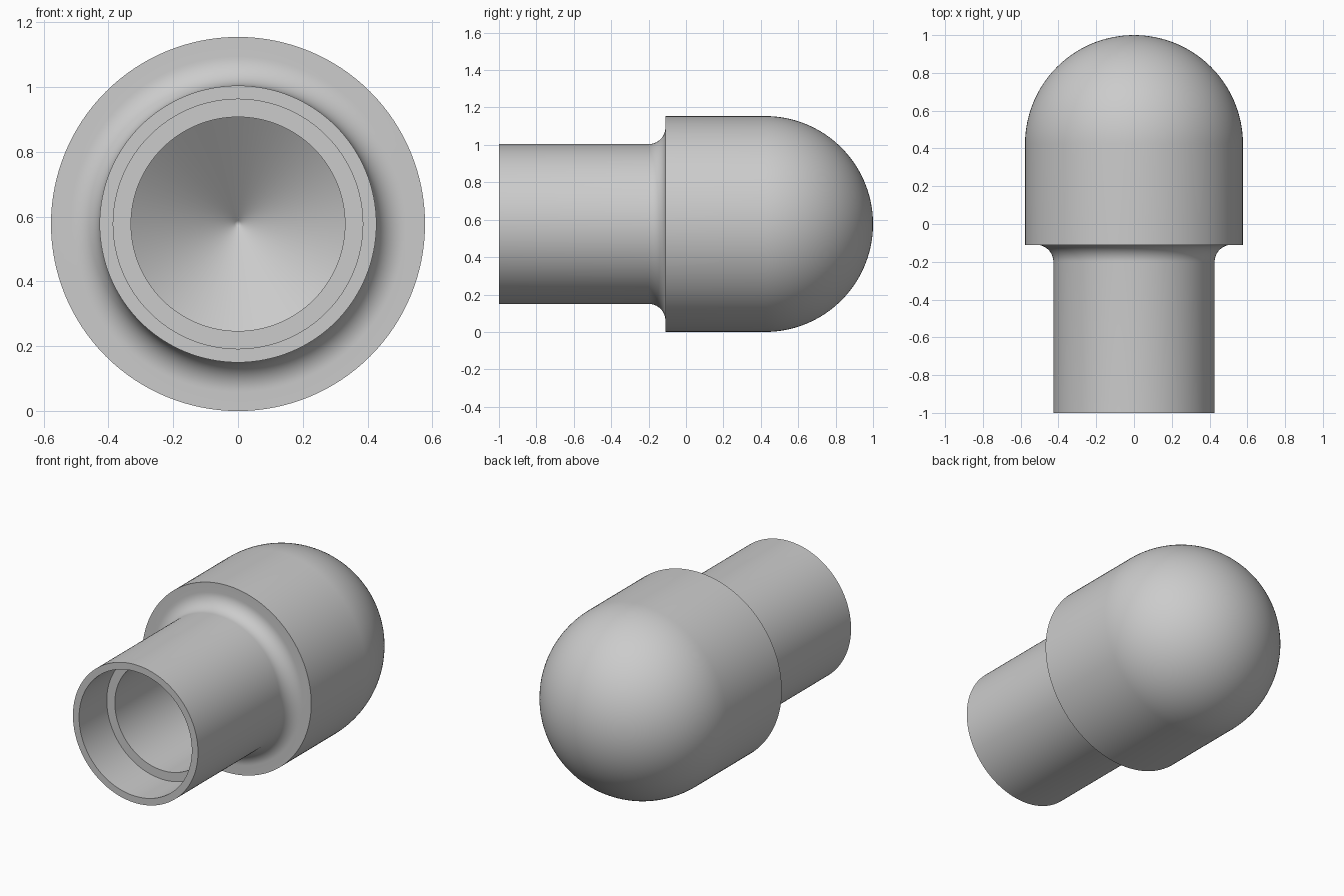
import bpy, bmesh
from math import sin, cos, pi, radians
from mathutils import Vector

cube = bpy.data.objects.get("Cube")
if cube:
    bpy.data.objects.remove(cube, do_unlink=True)

BODY_R, NECK_R, FILLET_R = 0.577, 0.427, 0.09
SOCKET_R, BORE_R = 0.385, 0.33
FRONT, SOCKET_END, SHOULDER = -1.0, -0.73, -0.11
BORE_END, BORE_TIP = 0.3, 0.55
DOME_Y = 1.0 - BODY_R
SIDES = 128

grey = bpy.data.materials.new("plain grey")
grey.use_nodes = True
colour = (0.6, 0.6, 0.6, 1)
grey.diffuse_color = colour
grey.node_tree.nodes["Principled BSDF"].inputs["Base Color"].default_value = colour


def arc(y, r, radius, start, end, steps):
    """Points (y, r) along a circular arc."""
    angles = [radians(start + (end - start) * i / steps) for i in range(steps + 1)]
    return [(y + radius * cos(a), r + radius * sin(a)) for a in angles]


def revolve(name, profile):
    """Turn a (y, r) profile around the lengthwise axis."""
    bm = bmesh.new()
    verts = [bm.verts.new((0, y, max(r, 0))) for y, r in profile]
    edges = [bm.edges.new(pair) for pair in zip(verts, verts[1:])]
    bmesh.ops.spin(bm, geom=verts + edges, cent=(0, 0, 0), axis=(0, 1, 0),
                   angle=2 * pi, steps=SIDES)
    bmesh.ops.remove_doubles(bm, verts=bm.verts, dist=1e-5)
    bmesh.ops.recalc_face_normals(bm, faces=bm.faces)
    mesh = bpy.data.meshes.new(name)
    bm.to_mesh(mesh)
    bm.free()
    mesh.materials.append(grey)
    obj = bpy.data.objects.new(name, mesh)
    obj.location = Vector((0, 0, BODY_R))
    bpy.context.collection.objects.link(obj)
    bpy.ops.object.select_all(action="DESELECT")
    obj.select_set(True)
    bpy.context.view_layer.objects.active = obj
    bpy.ops.object.shade_smooth_by_angle(angle=radians(30))
    return obj


# Drilled bore with a conical bottom, then the stepped socket
inside = [(BORE_TIP, 0), (BORE_TIP - 0.01 * (BORE_TIP - BORE_END) / BORE_R, 0.01),
          (BORE_END, BORE_R), (SOCKET_END, BORE_R),
          (SOCKET_END, SOCKET_R), (FRONT, SOCKET_R)]
# Neck, with a concave fillet running into the shoulder
neck = [(FRONT, NECK_R)] + arc(SHOULDER - FILLET_R, NECK_R + FILLET_R, FILLET_R, -90, 0, 14)
# Wide body closed by a hemispherical dome
body = [(SHOULDER, BODY_R)] + arc(DOME_Y, 0, BODY_R, 90, 0, 40)

revolve("domed_socket_body", inside + neck + body)
